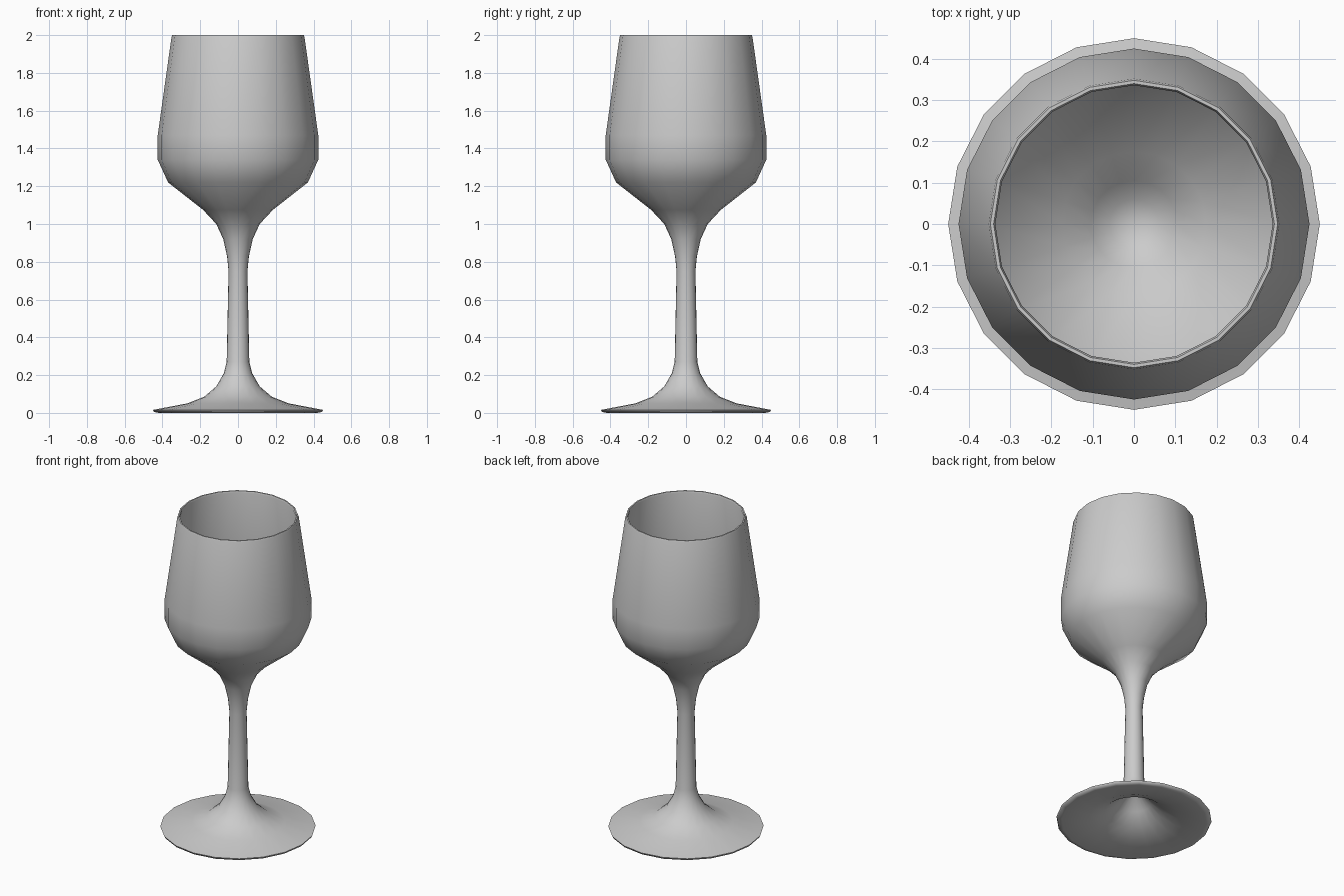
import bpy, bmesh, math

if "Cube" in bpy.data.objects:
    bpy.data.objects.remove(bpy.data.objects["Cube"])

SIDES = 20


def lathe(name, profile):
    """Spin an (r, z) profile that starts and ends on the axis into a closed solid."""
    bm = bmesh.new()
    rings = []
    for r, z in profile:
        if r == 0:
            rings.append([bm.verts.new((0, 0, z))] * SIDES)
        else:
            rings.append([bm.verts.new((r * math.cos(2 * math.pi * i / SIDES),
                                        r * math.sin(2 * math.pi * i / SIDES), z))
                          for i in range(SIDES)])
    for a, b in zip(rings, rings[1:]):
        for i in range(SIDES):
            j = (i + 1) % SIDES
            bm.faces.new(list(dict.fromkeys((a[i], a[j], b[j], b[i]))))
    bmesh.ops.recalc_face_normals(bm, faces=bm.faces[:])
    mesh = bpy.data.meshes.new(name)
    bm.to_mesh(mesh)
    bm.free()
    obj = bpy.data.objects.new(name, mesh)
    bpy.context.collection.objects.link(obj)
    bpy.context.view_layer.objects.active = obj
    obj.select_set(True)
    bpy.ops.object.shade_smooth_by_angle(angle=math.radians(60))
    return obj


# hollow underside of the foot
underside = [(0, 0.2), (0.045, 0.185), (0.1, 0.122), (0.17, 0.066), (0.26, 0.03), (0.42, 0.0)]
# foot edge and flare up to the stem
foot = [(0.445, 0.005), (0.45, 0.016), (0.27, 0.05), (0.18, 0.085), (0.115, 0.14), (0.075, 0.21)]
# stem
stem = [(0.06, 0.27), (0.05, 0.75), (0.058, 0.83), (0.078, 0.92), (0.115, 1.0)]
# outside of the bowl up to the rim
bowl_outer = [(0.185, 1.075), (0.37, 1.22), (0.425, 1.34), (0.425, 1.47), (0.352, 1.99), (0.348, 2.0)]
# inside of the bowl down to its bottom
bowl_inner = [(0.34, 2.0), (0.336, 1.99), (0.409, 1.468), (0.409, 1.345),
              (0.358, 1.235), (0.175, 1.092), (0.105, 1.03), (0.06, 0.99), (0, 0.975)]

lathe("wine_glass", underside + foot + stem + bowl_outer + bowl_inner)
